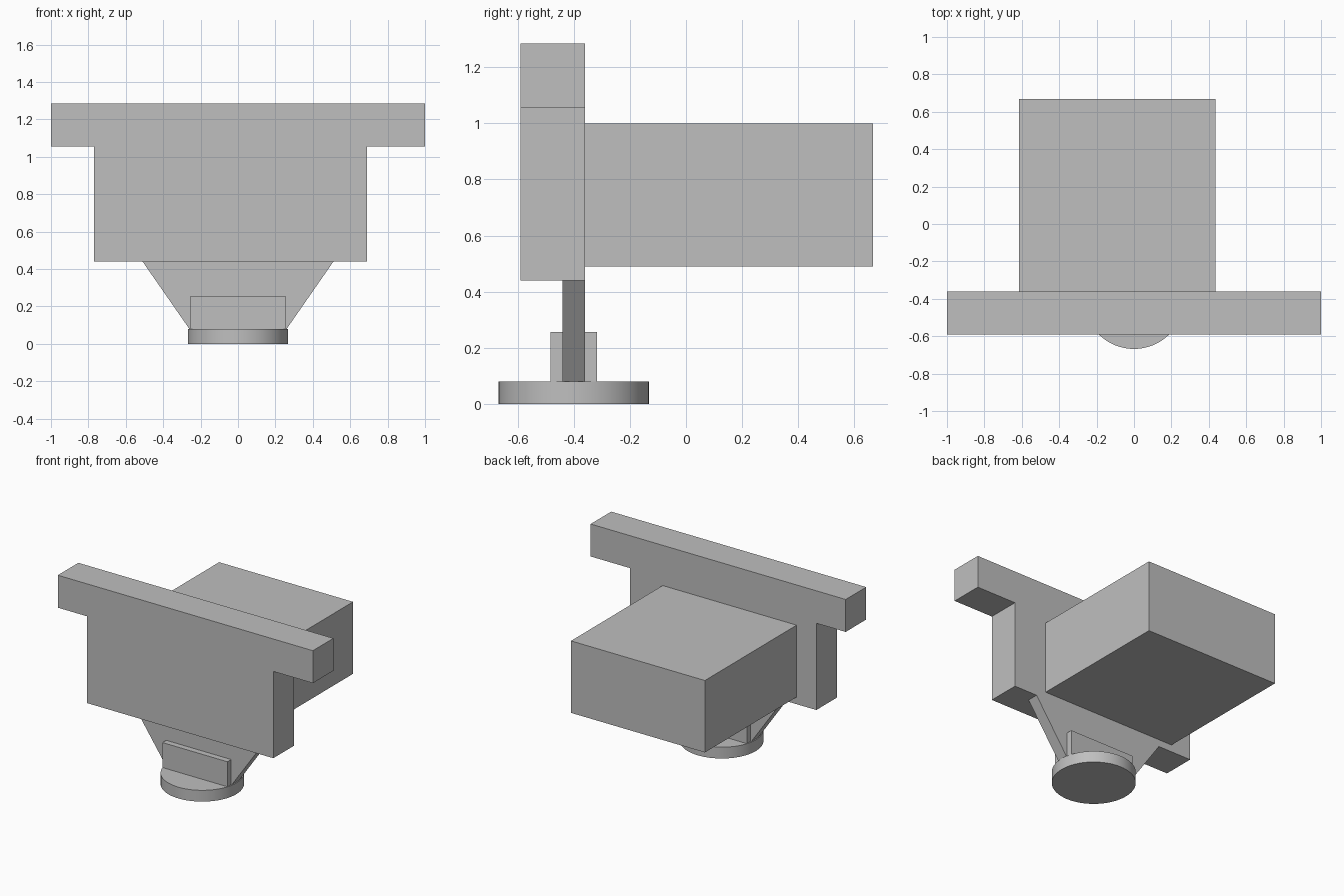
import bpy
import bmesh

cube = bpy.data.objects.get("Cube")
if cube:
    bpy.data.objects.remove(cube, do_unlink=True)

# Single plain grey material
GREY = 0.52
grey = bpy.data.materials.new("plain_grey")
grey.use_nodes = True
grey.diffuse_color = (GREY, GREY, GREY, 1)
grey.node_tree.nodes["Principled BSDF"].inputs["Base Color"].default_value = (GREY, GREY, GREY, 1)


def extrude_profile(name, outline, y_front, y_back):
    """Solid made from an x-z outline extruded along y."""
    bm = bmesh.new()
    face = bm.faces.new([bm.verts.new((x, y_front, z)) for x, z in outline])
    result = bmesh.ops.extrude_face_region(bm, geom=[face])
    moved = [v for v in result["geom"] if isinstance(v, bmesh.types.BMVert)]
    bmesh.ops.translate(bm, verts=moved, vec=(0, y_back - y_front, 0))
    bmesh.ops.recalc_face_normals(bm, faces=bm.faces)
    mesh = bpy.data.meshes.new(name)
    bm.to_mesh(mesh)
    bm.free()
    mesh.materials.append(grey)
    obj = bpy.data.objects.new(name, mesh)
    bpy.context.collection.objects.link(obj)
    return obj


def box(name, x0, x1, y0, y1, z0, z1):
    return extrude_profile(name, [(x0, z0), (x1, z0), (x1, z1), (x0, z1)], y0, y1)


BACK = -0.36        # shared rear plane of the front panel and web
DISC_Y = -0.40
DISC_TOP = 0.08
DISC_RADIUS = 0.268

# T-shaped front panel with a wide top beam
extrude_profile("front_panel", [
    (-0.77, 0.44), (0.69, 0.44), (0.69, 1.055), (1.0, 1.055),
    (1.0, 1.285), (-1.0, 1.285), (-1.0, 1.055), (-0.77, 1.055)], -0.59, BACK)

# Large block behind the panel
box("rear_block", -0.615, 0.435, BACK, 0.667, 0.49, 1.0)

# Tapered web carrying the panel
extrude_profile("tapered_web", [
    (-0.26, DISC_TOP), (0.26, DISC_TOP), (0.51, 0.44), (-0.51, 0.44)], -0.44, BACK)

# Clamping plates on both sides of the web
for name, side in (("front_clamp_plate", -1), ("rear_clamp_plate", 1)):
    inner, outer = DISC_Y + side * 0.04, DISC_Y + side * 0.082
    box(name, -0.255, 0.255, inner, outer, DISC_TOP, 0.257)

# Round base disc
bpy.ops.mesh.primitive_cylinder_add(vertices=64, radius=DISC_RADIUS, depth=DISC_TOP,
                                    location=(0, DISC_Y, DISC_TOP / 2))
disc = bpy.context.object
disc.name = "base_disc"
disc.data.materials.append(grey)
bpy.ops.object.shade_smooth_by_angle()
